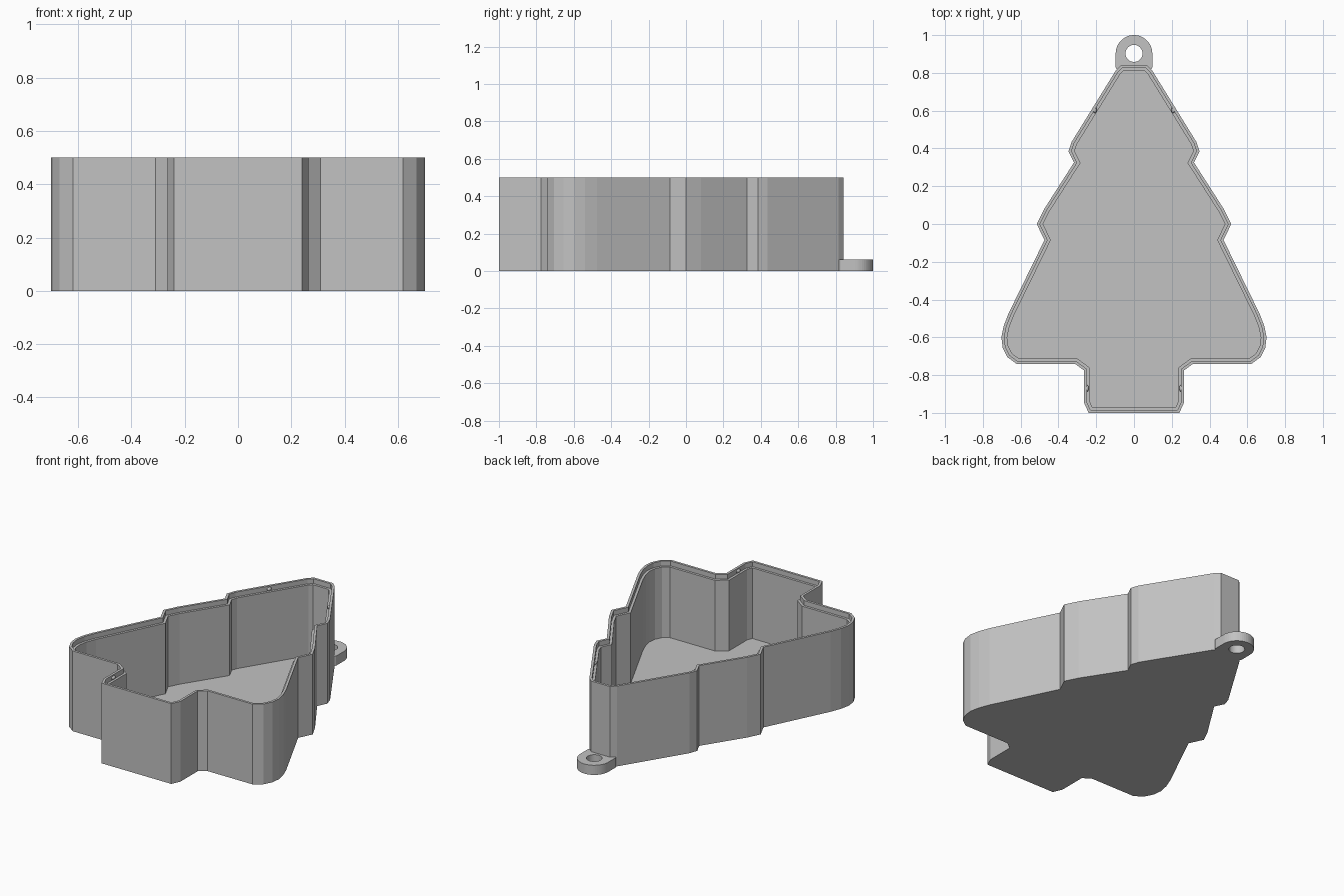
import bpy, bmesh, math
from mathutils import Vector

cube = bpy.data.objects.get("Cube")
if cube:
    bpy.data.objects.remove(cube, do_unlink=True)

grey = bpy.data.materials.new("plain grey")
grey.use_nodes = True
grey.diffuse_color = (0.54, 0.54, 0.54, 1)
grey.node_tree.nodes["Principled BSDF"].inputs["Base Color"].default_value = grey.diffuse_color

HEIGHT, WALL, LIP, LEDGE, FLOOR = 0.5, 0.03, 0.015, 0.03, 0.03


def finish(name, bm):
    """Turn a bmesh into a named object in the single material."""
    bmesh.ops.recalc_face_normals(bm, faces=bm.faces)
    mesh = bpy.data.meshes.new(name)
    bm.to_mesh(mesh)
    bm.free()
    mesh.materials.append(grey)
    obj = bpy.data.objects.new(name, mesh)
    bpy.context.collection.objects.link(obj)
    return obj


def loft(name, rings, capped):
    """Bridge (points, z) rings in order; cap both ends, or close into a loop."""
    bm = bmesh.new()
    loops = [[bm.verts.new((p[0], p[1], z)) for p in pts] for pts, z in rings]
    n = len(loops[0])
    pairs = list(zip(loops, loops[1:]))
    if not capped:
        pairs.append((loops[-1], loops[0]))
    for a, b in pairs:
        for i in range(n):
            j = (i + 1) % n
            bm.faces.new((a[i], a[j], b[j], b[i]))
    if capped:
        bm.faces.new(loops[0])
        bm.faces.new(loops[-1])
    return finish(name, bm)


def inset(points, d):
    """Offset a clockwise outline inwards with mitred corners."""
    result = []
    for i, p in enumerate(points):
        a = (p - points[i - 1]).normalized()
        b = (points[(i + 1) % len(points)] - p).normalized()
        na, nb = Vector((a.y, -a.x)), Vector((b.y, -b.x))
        result.append(p + (na + nb) * d / (1 + na.dot(nb)))
    return result


# Tree outline, right half from the tip down, then mirrored
half = [Vector(p) for p in (
    (0.065, 0.843), (0.095, 0.815), (0.33, 0.435), (0.347, 0.385),
    (0.318, 0.325), (0.475, 0.08), (0.515, 0.0), (0.474, -0.085),
    (0.665, -0.475), (0.69, -0.54), (0.702, -0.6), (0.695, -0.655),
    (0.67, -0.705), (0.62, -0.742), (0.31, -0.742), (0.265, -0.775),
    (0.265, -0.945), (0.24, -1.0))]
outline = half + [Vector((-p.x, p.y)) for p in reversed(half)]

# Open box with a thin lip above a lid ledge
lip, inner = inset(outline, LIP), inset(outline, WALL)
loft("tree_box", [(outline, 0), (outline, HEIGHT), (lip, HEIGHT),
                  (lip, HEIGHT - LEDGE), (inner, HEIGHT - LEDGE),
                  (inner, FLOOR)], True)

# Hanging tab: round end, square root, round hole
R, HOLE, ROOT, CENTRE, THICK = 0.097, 0.045, 0.088, 0.903, 0.06
tab, hole = [], []
for i in range(48):
    a = math.tau * i / 48
    c, s = math.cos(a), math.sin(a)
    k = R if s >= 0 else 1 / max(abs(c) / R, -s / ROOT)
    tab.append((k * c, CENTRE + k * s))
    hole.append((HOLE * c, CENTRE + HOLE * s))
loft("hanging_tab", [(tab, 0), (tab, THICK), (hole, THICK), (hole, 0)], False)

# Small snap bumps inside the lip, on the trunk and the top tier
for label, x, y in (("trunk", 0.25, -0.87), ("tier", 0.208, 0.605)):
    for side, sign in (("left", 1), ("right", -1)):
        bm = bmesh.new()
        bmesh.ops.create_uvsphere(bm, u_segments=12, v_segments=8, radius=0.014)
        bump = finish(f"{label}_snap_bump_{side}", bm)
        bump.location = (sign * x, y, HEIGHT - 0.018)
        bump.scale = (0.8, 1.3, 0.8)
